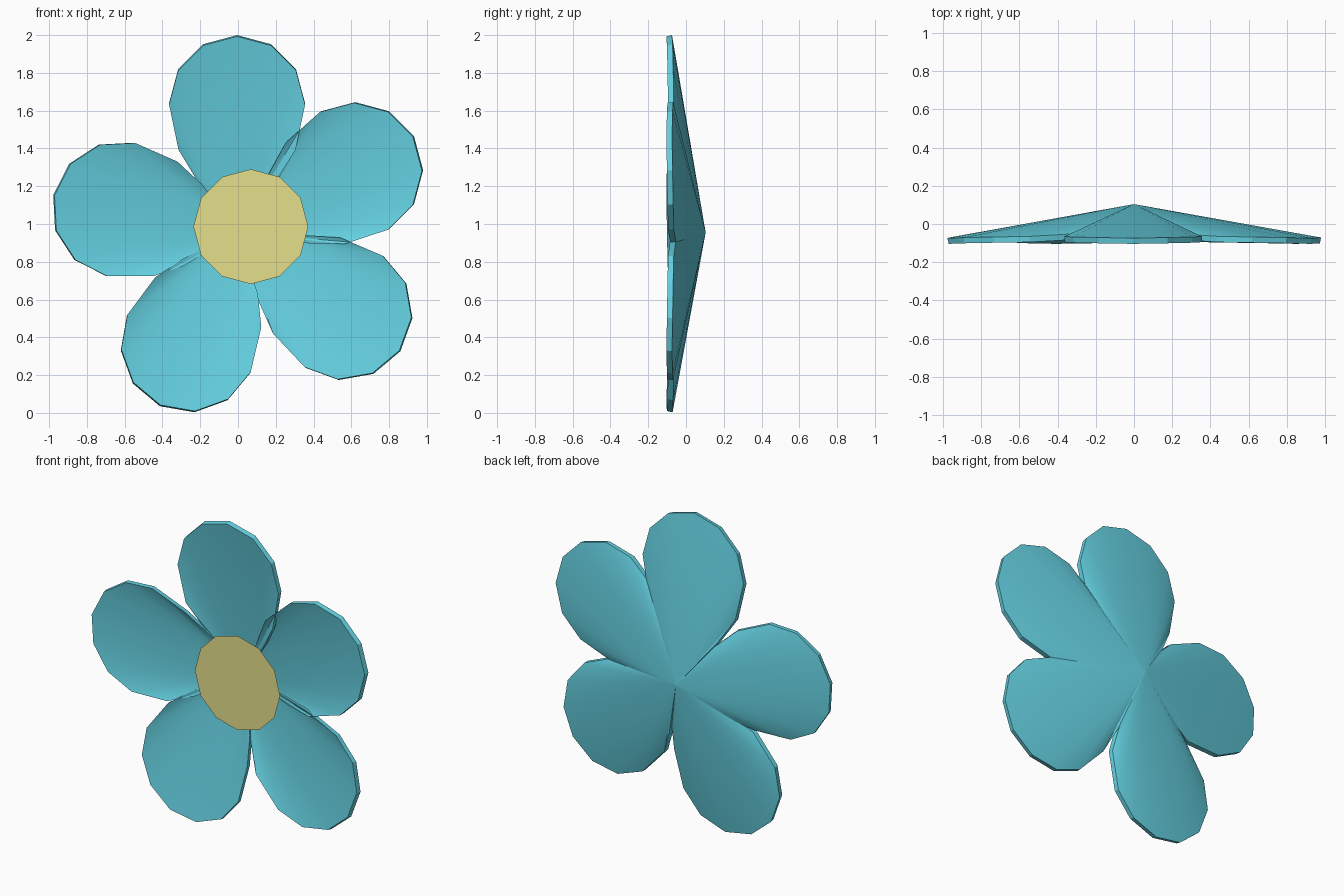
import bpy, bmesh, math
from mathutils import Vector

if "Cube" in bpy.data.objects:
    bpy.data.objects.remove(bpy.data.objects["Cube"])

HUB = (0.0, 0.955)     # x, z where all petals meet at the back
R = 0.36               # petal radius


def material(name, rgb):
    m = bpy.data.materials.new(name)
    m.diffuse_color = (*rgb, 1)
    m.use_nodes = True
    m.node_tree.nodes["Principled BSDF"].inputs["Base Color"].default_value = m.diffuse_color
    return m


def finish(name, bm, mat):
    me = bpy.data.meshes.new(name)
    bm.to_mesh(me)
    bm.free()
    me.materials.append(mat)
    ob = bpy.data.objects.new(name, me)
    bpy.context.collection.objects.link(ob)
    return ob


def petal(name, cx, cz, axis, mat):
    """12-sided plate whose inner vertex is pulled back to the hub."""
    a = math.radians(axis)
    along, side = Vector((math.cos(a), 0, math.sin(a))), Vector((-math.sin(a), 0, math.cos(a)))
    centre = Vector((cx, 0, cz))
    # local (along, side, back y) from the tip round to the inner end
    half = [(R * math.cos(math.radians(t)), R * math.sin(math.radians(t)), -0.074 + 0.0001 * t)
            for t in (0, 30, 60, 90)]
    half += [(-0.24, 0.31, -0.052), (-0.39, 0.22, 0.0)]
    rim = half[:0:-1] + [(u, -v, y) for u, v, y in half]
    bm = bmesh.new()
    rings, tips = [], []
    for shift, dy in ((0, 0), (-0.007, -0.03)):
        rings.append([bm.verts.new(centre + along * (u + shift) + side * v + Vector((0, y + dy, 0)))
                      for u, v, y in rim])
        tips.append(bm.verts.new((HUB[0], 0.104 + dy, HUB[1])))
    # front and back surfaces fan out from the hub
    for ring, tip in zip(rings, tips):
        for p, q in zip(ring, ring[1:]):
            bm.faces.new((tip, p, q))
    # rim wall
    loops = [ring + [tip] for ring, tip in zip(rings, tips)]
    n = len(loops[0])
    for i in range(n):
        j = (i + 1) % n
        bm.faces.new((loops[0][i], loops[0][j], loops[1][j], loops[1][i]))
    bmesh.ops.recalc_face_normals(bm, faces=bm.faces[:])
    ob = finish(name, bm, mat)
    bpy.ops.object.select_all(action='DESELECT')
    ob.select_set(True)
    bpy.context.view_layer.objects.active = ob
    bpy.ops.object.shade_smooth_by_angle(angle=math.radians(25))


teal = material("petal_teal", (0.13, 0.64, 0.76))
yellow = material("centre_yellow", (0.78, 0.74, 0.26))

# Petals
for name, x, z, axis in (("petal_top", -0.005, 1.64, 90),
                         ("petal_right", 0.62, 1.285, 30),
                         ("petal_lower_right", 0.565, 0.533, -35),
                         ("petal_lower_left", -0.262, 0.362, -115),
                         ("petal_left", -0.626, 1.078, 168)):
    petal(name, x, z, axis, teal)

# Flat centre disc, facing the front
bm = bmesh.new()
bm.faces.new([bm.verts.new((0.068 + 0.304 * math.cos(i * math.pi / 6), -0.102,
                            0.986 + 0.304 * math.sin(i * math.pi / 6))) for i in range(12)])
finish("flower_centre", bm, yellow)
